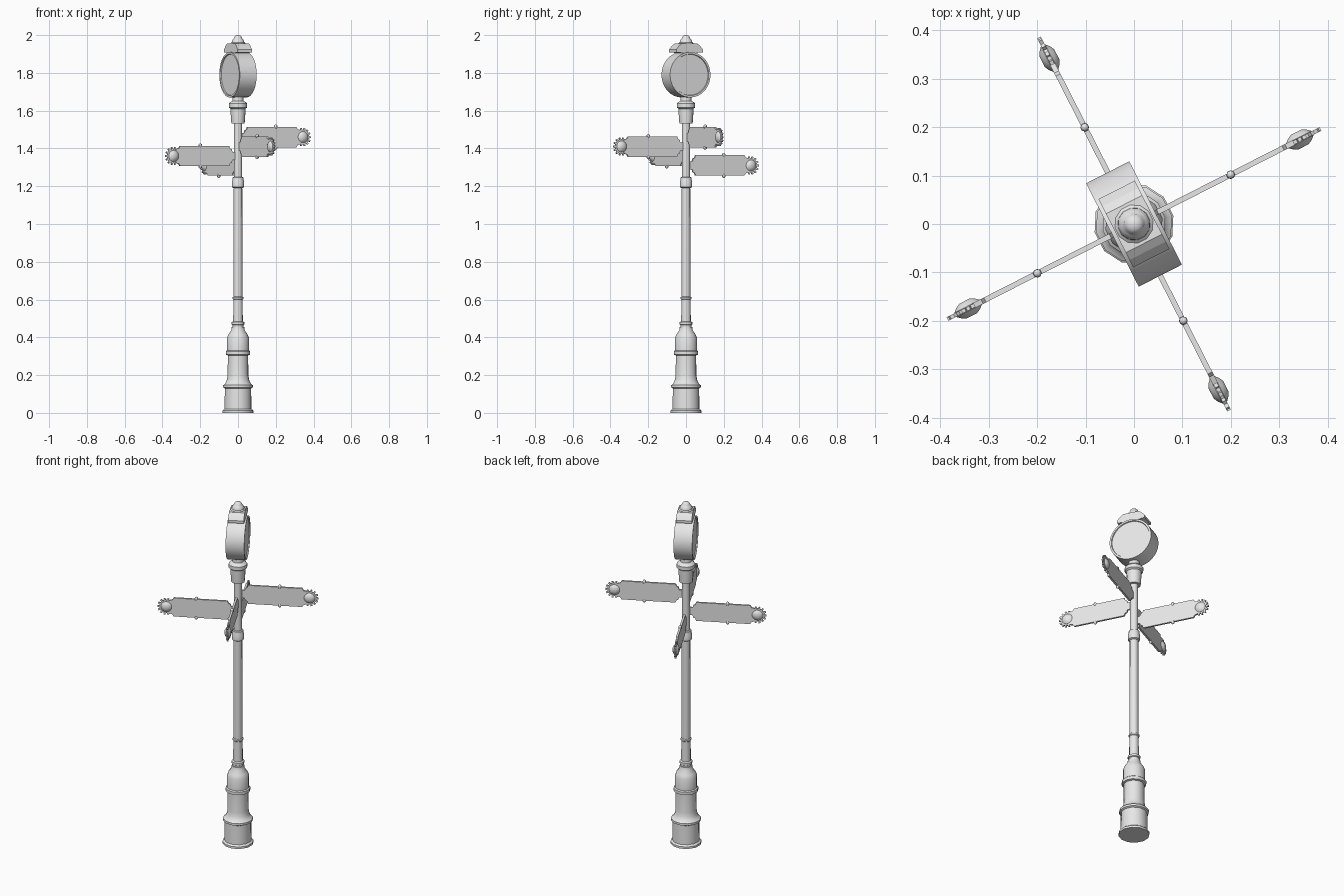
import bpy, bmesh
from math import sin, cos, pi, radians, sqrt
from mathutils import Matrix, Vector

if "Cube" in bpy.data.objects:
    bpy.data.objects.remove(bpy.data.objects["Cube"], do_unlink=True)

grey = bpy.data.materials.new("light grey metal")
grey.use_nodes = True
grey.diffuse_color = (0.8, 0.8, 0.8, 1)
grey.node_tree.nodes["Principled BSDF"].inputs["Base Color"].default_value = (0.8, 0.8, 0.8, 1)

TURN = radians(27)


def finish(bm, name, matrix, smooth=None):
    bmesh.ops.recalc_face_normals(bm, faces=bm.faces)
    mesh = bpy.data.meshes.new(name)
    bm.to_mesh(mesh)
    bm.free()
    mesh.materials.append(grey)
    obj = bpy.data.objects.new(name, mesh)
    bpy.context.collection.objects.link(obj)
    obj.matrix_world = matrix
    if smooth:
        bpy.ops.object.select_all(action='DESELECT')
        obj.select_set(True)
        bpy.context.view_layer.objects.active = obj
        bpy.ops.object.shade_smooth_by_angle(angle=radians(smooth))
    return obj


def lathe(name, profile, sides, matrix, smooth=38):
    """Turn (radius, height) points about local z and cap both ends."""
    bm = bmesh.new()
    rings = []
    for r, z in profile:
        rings.append([bm.verts.new((r * cos((i - 0.5) * 2 * pi / sides),
                                    r * sin((i - 0.5) * 2 * pi / sides), z))
                      for i in range(sides)])
    for a, b in zip(rings, rings[1:]):
        for i in range(sides):
            j = (i + 1) % sides
            bm.faces.new((a[i], a[j], b[j], b[i]))
    bm.faces.new(rings[0])
    bm.faces.new(rings[-1])
    return finish(bm, name, matrix, smooth)


def plate(name, outline, thickness, matrix):
    """Extrude an (x, z) outline evenly to both sides of y = 0."""
    bm = bmesh.new()
    face = bm.faces.new([bm.verts.new((x, -thickness / 2, z)) for x, z in outline])
    out = bmesh.ops.extrude_face_region(bm, geom=[face])
    moved = [v for v in out["geom"] if isinstance(v, bmesh.types.BMVert)]
    bmesh.ops.translate(bm, verts=moved, vec=(0, thickness, 0))
    return finish(bm, name, matrix)


upright = Matrix.Rotation(TURN, 4, 'Z')

# Pedestal and pole
lathe("pedestal", [(.083, 0), (.083, .012), (.073, .02), (.071, .13), (.08, .135),
                   (.08, .147), (.07, .153), (.06, .175), (.056, .2), (.055, .305),
                   (.066, .308), (.066, .325), (.06, .33), (.06, .395),
                   (.052, .415), (.036, .438), (.034, .455)], 12, upright)
lathe("lower_pole", [(.029, .45), (.029, .465), (.034, .468), (.034, .48), (.026, .485),
                     (.025, .6), (.029, .604), (.029, .612), (.024, .616),
                     (.023, 1.19)], 12, upright)
lathe("pole_collar", [(.024, 1.19), (.032, 1.195), (.033, 1.225), (.029, 1.235),
                      (.029, 1.247), (.022, 1.25)], 12, upright)
lathe("upper_pole", [(.022, 1.24), (.022, 1.55)], 12, upright)
lathe("clock_socket", [(.036, 1.532), (.041, 1.6), (.041, 1.61), (.05, 1.617),
                       (.05, 1.637), (.042, 1.645), (.03, 1.652), (.028, 1.69)], 12, upright)

# Clock drum, with a recessed dial on each side
drum_at = Matrix.Translation((0, 0, 1.79)) @ upright @ Matrix.Rotation(pi / 2, 4, 'Y')
lathe("clock_drum", [(.108, -.044), (.11, -.05), (.12, -.05),
                     (.12, .05), (.11, .05), (.108, .044)], 40, drum_at, 30)

# Saddle cap bent over the drum, with its finial
half = [(.045, 1.956), (.062, 1.944), (.079, 1.924), (.079, 1.909), (.06, 1.908), (.04, 1.905)]
cap = half + [(-x, z) for x, z in reversed(half)]
across = Matrix.Rotation(TURN + pi / 2, 4, 'Z')
plate("clock_cap", cap, .084, across)
lathe("finial", [(.04, 1.95), (.04, 1.957), (.034, 1.962), (.033, 1.97), (.026, 1.979),
                 (.022, 1.983), (.02, 1.991), (.012, 1.998), (.003, 2.0)], 12, upright)

# Four direction boards, each lower than the one before
upper = [(.018, .022), (.036, .022), (.04, .036), (.05, .04), (.055, .054), (.345, .054),
         (.352, .042), (.372, .036)]
board = upper + [(x, -z) for x, z in reversed(upper)]
GEAR_X = .384
TEETH = 14
gear = []
for t in range(TEETH):
    for offset, r in ((-.28, .038), (-.2, .048), (.2, .048), (.28, .038)):
        a = (t + offset) * 2 * pi / TEETH
        gear.append((GEAR_X + r * cos(a), r * sin(a)))
knob = [(.012, -.017), (.022, -.012), (.03, -.005), (.03, .005), (.022, .012), (.012, .017)]
rivet = [(.003, -.011), (.008, -.007), (.009, 0), (.008, .007), (.003, .011)]

for name, quarter, height in (("left", 0, 1.46), ("front", 3, 1.41),
                              ("right", 2, 1.36), ("back", 1, 1.31)):
    place = Matrix.Translation((0, 0, height)) @ Matrix.Rotation(TURN + quarter * pi / 2, 4, 'Z')
    plate(name + "_board", board, .011, place)
    plate(name + "_rosette", gear, .008, place)
    lathe(name + "_rosette_knob", knob, 16,
          place @ Matrix.Translation((GEAR_X, 0, 0)) @ Matrix.Rotation(pi / 2, 4, 'X'))
    for side, z in (("top", .055), ("bottom", -.055)):
        lathe(name + "_" + side + "_rivet", rivet, 8, place @ Matrix.Translation((.224, 0, z)), 60)
